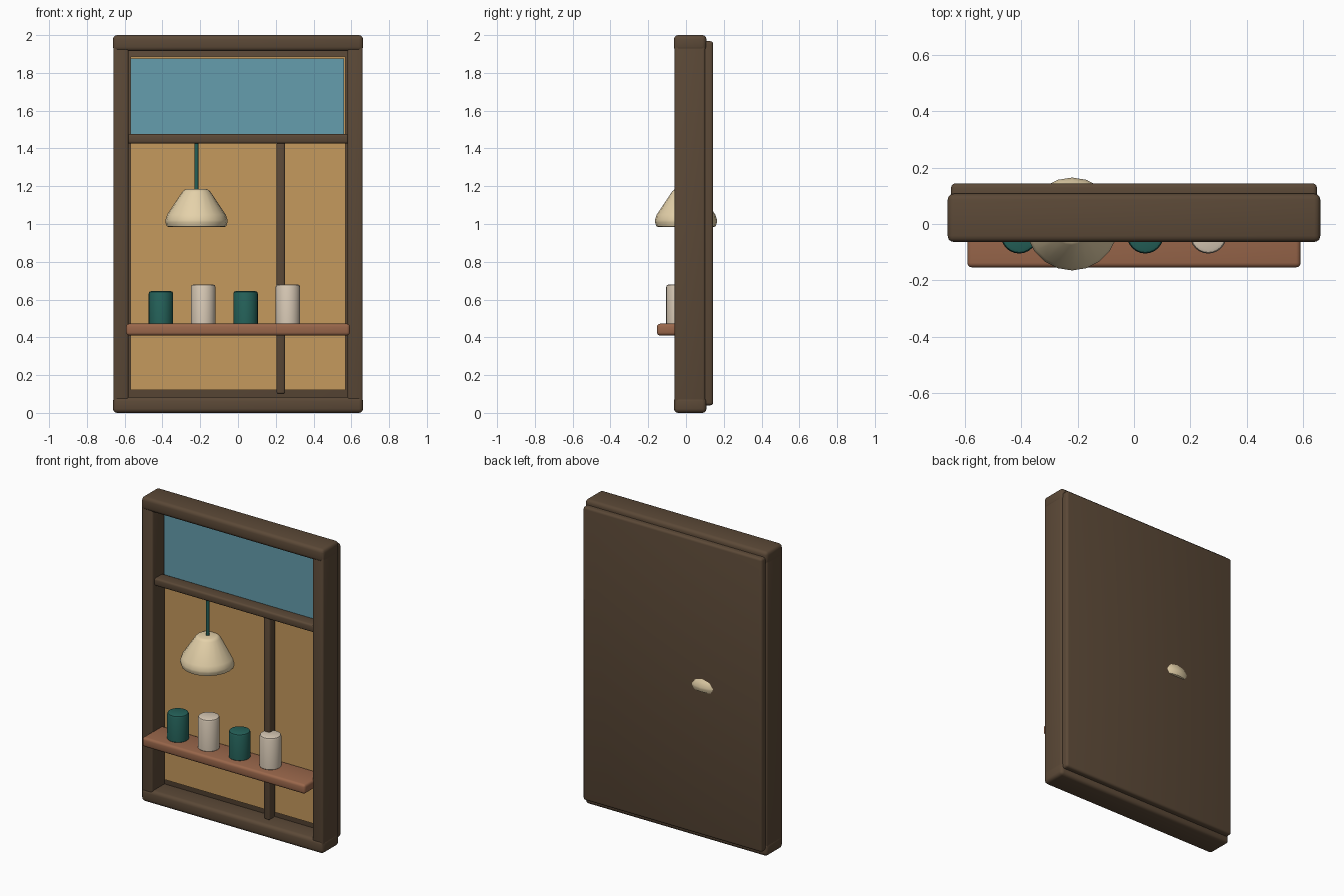
import bpy, bmesh, math
from mathutils import Matrix

cube = bpy.data.objects.get("Cube")
if cube:
    bpy.data.objects.remove(cube, do_unlink=True)


def material(name, rgb):
    m = bpy.data.materials.new(name)
    m.use_nodes = True
    m.diffuse_color = (*rgb, 1)
    bsdf = next(n for n in m.node_tree.nodes if n.type == 'BSDF_PRINCIPLED')
    bsdf.inputs["Base Color"].default_value = (*rgb, 1)
    return m


DARK = material("dark wood", (0.105, 0.066, 0.038))
AMBER = material("amber panel", (0.56, 0.32, 0.11))
BLUE = material("blue glass", (0.13, 0.34, 0.42))
SHELF = material("reddish wood", (0.32, 0.135, 0.07))
TEAL = material("teal glaze", (0.018, 0.12, 0.10))
IVORY = material("ivory glaze", (0.68, 0.58, 0.46))
CREAM = material("cream shade", (0.78, 0.64, 0.40))


def finish(name, bm, mat):
    bmesh.ops.recalc_face_normals(bm, faces=bm.faces)
    me = bpy.data.meshes.new(name)
    bm.to_mesh(me)
    bm.free()
    ob = bpy.data.objects.new(name, me)
    bpy.context.collection.objects.link(ob)
    me.materials.append(mat)
    bpy.ops.object.select_all(action='DESELECT')
    ob.select_set(True)
    bpy.context.view_layer.objects.active = ob
    bpy.ops.object.shade_smooth_by_angle(angle=math.radians(35))
    return ob


def box(name, mat, x, y, z, bevel=0.0):
    """Box from (min, max) ranges, with rounded edges."""
    bm = bmesh.new()
    bmesh.ops.create_cube(bm, size=1)
    for v in bm.verts:
        for i, (lo, hi) in enumerate((x, y, z)):
            v.co[i] = lo if v.co[i] < 0 else hi
    if bevel:
        bmesh.ops.bevel(bm, geom=bm.edges[:], offset=bevel, segments=3,
                        profile=0.5, affect='EDGES')
    return finish(name, bm, mat)


def turned(name, mat, centre, profile, sides):
    """Closed solid of revolution from (radius, height) points."""
    bm = bmesh.new()
    rings = [[bm.verts.new((r * math.cos(a), r * math.sin(a), z))
              for a in (math.tau * k / sides for k in range(sides))]
             for r, z in profile]
    for low, high in zip(rings, rings[1:]):
        for k in range(sides):
            n = (k + 1) % sides
            bm.faces.new((low[k], low[n], high[n], high[k]))
    bm.faces.new(rings[0])
    bm.faces.new(rings[-1])
    bmesh.ops.transform(bm, matrix=Matrix.Translation(centre), verts=bm.verts)
    return finish(name, bm, mat)


# Outer frame
for side, s in (("left", 1), ("right", -1)):
    box(side + "_stile", DARK, sorted((s * 0.58, s * 0.66)), (-0.06, 0.102),
        (0.01, 1.99), 0.012)
box("top_rail", DARK, (-0.662, 0.662), (-0.064, 0.108), (1.915, 2.0), 0.022)
box("bottom_rail", DARK, (-0.662, 0.662), (-0.064, 0.108), (0, 0.085), 0.022)

# Backing and coloured panels
box("backboard", DARK, (-0.65, 0.65), (0.065, 0.144), (0.04, 1.968), 0.015)
box("amber_panel", AMBER, (-0.57, 0.57), (0.05, 0.07), (0.122, 1.886))
box("blue_panel", BLUE, (-0.568, 0.562), (0.042, 0.055), (1.45, 1.876))

# Inner bars and shelf
box("cross_bar", DARK, (-0.585, 0.585), (-0.04, 0.045), (1.426, 1.476), 0.012)
box("upright_bar", DARK, (0.204, 0.25), (-0.03, 0.035), (0.10, 1.43), 0.011)
box("shelf", SHELF, (-0.592, 0.592), (-0.154, 0.052), (0.41, 0.472), 0.016)

# Hanging lamp
turned("lamp_cord", TEAL, (-0.22, 0, 0), [(0.01, 1.17), (0.01, 1.44)], 12)
turned("lamp_shade", CREAM, (-0.22, 0, 0),
       [(0.148, 0.984), (0.157, 0.988), (0.164, 1.008), (0.165, 1.02),
        (0.155, 1.05), (0.075, 1.17), (0.066, 1.18), (0.055, 1.184)], 20)

# Cups, alternating in colour and height
for i in range(4):
    mat, h = ((TEAL, 0.645), (IVORY, 0.68))[i % 2]
    turned(f"cup_{i + 1}", mat, (-0.408 + 0.224 * i, -0.04, 0),
           [(0.06, 0.468), (0.065, 0.474), (0.065, h - 0.014),
            (0.061, h - 0.004), (0.051, h)], 24)
